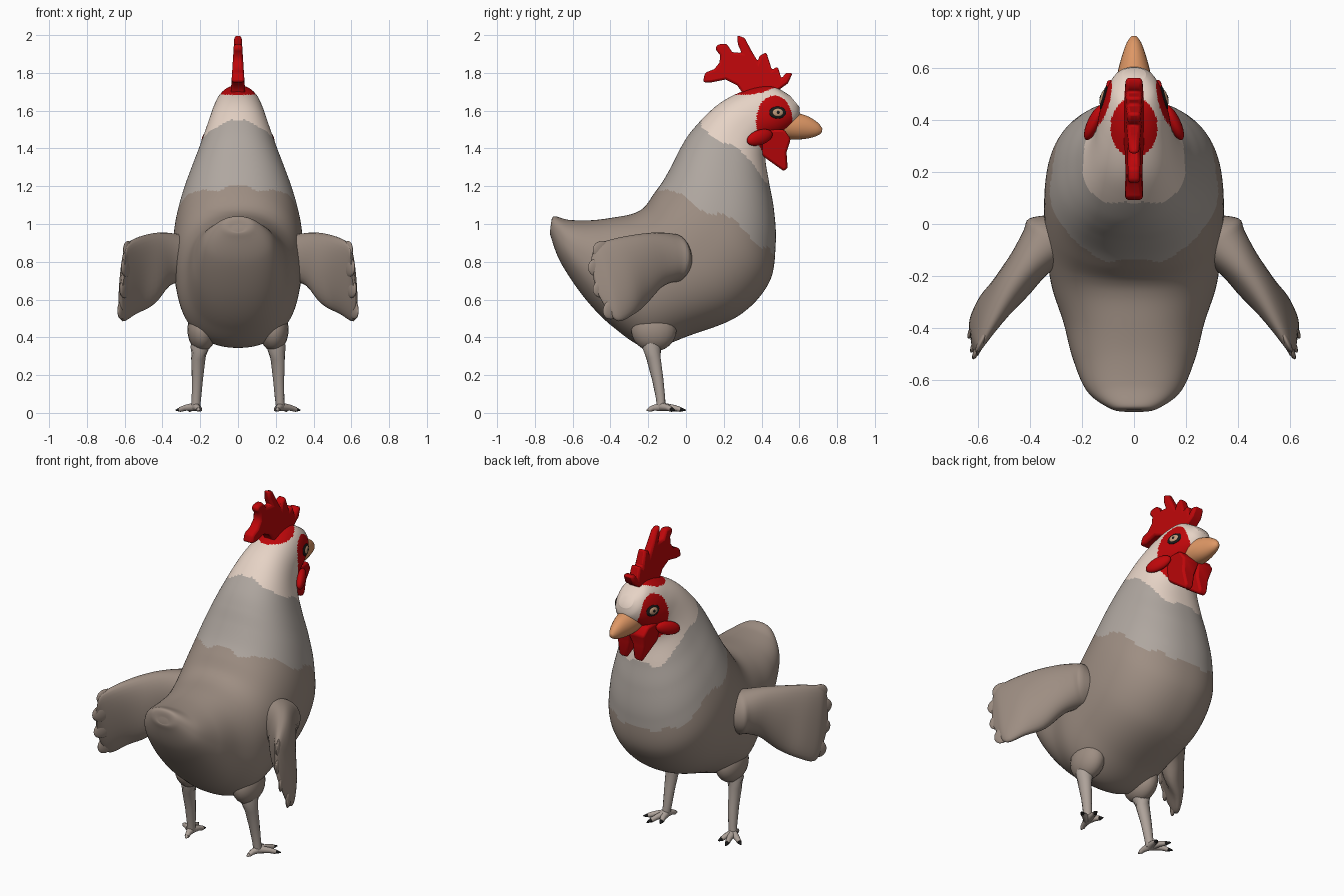
import bpy, bmesh, math
from mathutils import Vector, Matrix
from mathutils.bvhtree import BVHTree

if "Cube" in bpy.data.objects:
    bpy.data.objects.remove(bpy.data.objects["Cube"], do_unlink=True)


def material(name, r, g, b):
    m = bpy.data.materials.new(name)
    m.use_nodes = True
    m.diffuse_color = (r, g, b, 1)
    node = next(n for n in m.node_tree.nodes if n.type == "BSDF_PRINCIPLED")
    node.inputs["Base Color"].default_value = (r, g, b, 1)
    node.inputs["Roughness"].default_value = 0.8
    return m


BROWN = material("brown feathers", .34, .27, .225)
GREY = material("grey feathers", .43, .385, .35)
CREAM = material("cream feathers", .79, .65, .56)
RED = material("red skin", .52, .002, .003)
BEAK = material("orange beak", .73, .31, .13)
LEG = material("leg skin", .42, .36, .32)
BLACK = material("black", .01, .01, .01)
IRIS = material("pale iris", .55, .33, .2)


def finish(name, bm, mats, angle=60):
    bmesh.ops.recalc_face_normals(bm, faces=bm.faces)
    me = bpy.data.meshes.new(name)
    bm.to_mesh(me)
    bm.free()
    ob = bpy.data.objects.new(name, me)
    bpy.context.collection.objects.link(ob)
    for m in mats:
        me.materials.append(m)
    bpy.ops.object.select_all(action="DESELECT")
    ob.select_set(True)
    bpy.context.view_layer.objects.active = ob
    bpy.ops.object.shade_smooth_by_angle(angle=math.radians(angle))
    return ob


def skin_rings(bm, rings):
    rows = [[bm.verts.new(p) for p in ring] for ring in rings]
    n = len(rows[0])
    for a, b in zip(rows, rows[1:]):
        for i in range(n):
            j = (i + 1) % n
            bm.faces.new((a[i], a[j], b[j], b[i]))
    bm.faces.new(rows[0])
    bm.faces.new(rows[-1])


def smooth_rows(rows, steps):
    """Catmull-Rom interpolation of number rows."""
    out = []
    for i in range(len(rows) - 1):
        quad = (rows[max(i - 1, 0)], rows[i], rows[i + 1], rows[min(i + 2, len(rows) - 1)])
        for s in range(steps):
            t = s / steps
            out.append([b + .5 * t * (c - a + t * (2*a - 5*b + 4*c - d + t * (3*(b - c) + d - a)))
                        for a, b, c, d in zip(*quad)])
    return out + [list(rows[-1])]


def loft(name, rows, side, mats, sides=24, steps=4, power=.88):
    """Rows hold an upper point, a lower point and a half width along side."""
    bm = bmesh.new()
    bend = lambda v: math.copysign(abs(v) ** power, v)
    angles = [2 * math.pi * i / sides for i in range(sides)]
    rings = []
    for r in smooth_rows(rows, steps):
        top, low = Vector(r[:3]), Vector(r[3:6])
        rings.append([(top + low) / 2 + (top - low) / 2 * bend(math.cos(a))
                      + side * r[6] * bend(math.sin(a)) for a in angles])
    skin_rings(bm, rings)
    return finish(name, bm, mats)


def tube(name, path, mat, sides=10):
    bm = bmesh.new()
    pts = [Vector(p[:3]) for p in path]
    rings = []
    for i, p in enumerate(pts):
        d = pts[min(i + 1, len(pts) - 1)] - pts[max(i - 1, 0)]
        q = d.to_track_quat("Z", "Y")
        rings.append([p + q @ Vector((math.cos(a), math.sin(a), 0)) * path[i][3]
                      for a in [2 * math.pi * k / sides for k in range(sides)]])
    skin_rings(bm, rings)
    return finish(name, bm, [mat])


def ellipsoid(name, loc, radii, mat, rot=Matrix.Identity(4)):
    bm = bmesh.new()
    m = Matrix.Translation(loc) @ rot @ Matrix.Diagonal((*radii, 1))
    bmesh.ops.create_uvsphere(bm, u_segments=20, v_segments=12, radius=1, matrix=m)
    return finish(name, bm, [mat])


def slab(name, outline, thick, mat, x=0, bevel=.012):
    """Side outline given depth by thick(z), with rounded rims."""
    bm = bmesh.new()
    skin_rings(bm, [[(x + s * thick(z), y, z) for y, z in outline] for s in (-1, 1)])
    ob = finish(name, bm, [mat], 80)
    mod = ob.modifiers.new("round rim", "BEVEL")
    mod.width, mod.segments, mod.angle_limit = bevel, 2, .9
    return ob


# Body, neck and head: back line (y, z), belly line (y, z), half width
spine = [(-.715, .995, -.72, .96, .03), (-.70, 1.04, -.715, .93, .09),
         (-.62, 1.022, -.66, .79, .18), (-.5, 1.02, -.53, .6, .235),
         (-.38, 1.035, -.38, .45, .27), (-.28, 1.055, -.2, .345, .315), (-.22, 1.09, .02, .41, .335),
         (-.17, 1.16, .28, .515, .345), (-.12, 1.23, .44, .69, .335), (-.07, 1.32, .475, .9, .3),
         (-.03, 1.4, .465, 1.08, .258), (.02, 1.48, .44, 1.22, .218), (.1, 1.57, .42, 1.36, .178),
         (.18, 1.64, .45, 1.44, .152), (.27, 1.69, .52, 1.48, .135), (.37, 1.725, .57, 1.52, .115),
         (.46, 1.73, .6, 1.57, .085), (.55, 1.68, .6, 1.62, .045)]
body = loft("body", [(0, a, b, 0, c, d, w) for a, b, c, d, w in spine], Vector((1, 0, 0)),
            [BROWN, GREY, CREAM, RED], sides=112, steps=12)


def plumage(p):
    x, y, z = abs(p.x), p.y, p.z
    wave = .025 * math.sin(22 * y + 9 * x) + .012 * math.sin(45 * x)
    face = ((y - .468) / .095) ** 2 + ((z - 1.55) / .13) ** 2 < 1 and x > .045
    throat = y > .375 + .5 * max(0, 1.44 - z) and 1.37 < z < 1.52
    comb_base = (x / .09) ** 2 + ((y - .37) / .115) ** 2 < 1 and z > 1.62
    if face or throat or comb_base:
        return 3
    if z > 1.53 - .8 * (y - .07) + wave:
        return 2
    return 1 if z > 1.2 - .55 * (y + .13) + wave else 0


for f in body.data.polygons:
    f.material_index = plumage(f.center)

# Beak
loft("beak", [(0, .53, 1.6, 0, .51, 1.45, .072), (0, .59, 1.588, 0, .58, 1.447, .062),
              (0, .65, 1.568, 0, .64, 1.452, .046), (0, .70, 1.535, 0, .69, 1.465, .028),
              (0, .722, 1.505, 0, .718, 1.482, .01)], Vector((1, 0, 0)), [BEAK], power=1)

# Comb
comb = [(.45, 1.68), (.54, 1.745), (.565, 1.80), (.53, 1.80), (.505, 1.77), (.485, 1.835),
        (.455, 1.815), (.425, 1.91), (.39, 1.89), (.38, 1.86), (.345, 1.92), (.31, 1.985),
        (.27, 2.0), (.275, 1.95), (.295, 1.905), (.245, 1.91), (.215, 1.955), (.165, 1.95),
        (.155, 1.925), (.18, 1.895), (.178, 1.855), (.15, 1.82), (.10, 1.80), (.09, 1.75),
        (.135, 1.75), (.21, 1.765), (.27, 1.735), (.295, 1.70), (.30, 1.67)]
slab("comb", comb, lambda z: .038 - .065 * (z - 1.7), RED, bevel=.014)

wattle = [(.38, 1.5), (.385, 1.42), (.395, 1.37), (.44, 1.335), (.52, 1.278),
          (.538, 1.3), (.532, 1.38), (.555, 1.45), (.52, 1.5)]
surface = BVHTree.FromPolygons([v.co for v in body.data.vertices],
                               [p.vertices[:] for p in body.data.polygons])

for sx, tag in ((1, "left"), (-1, "right")):
    # Wattle and ear lobe
    slab(tag + "_wattle", wattle, lambda z: .022 + .19 * (z - 1.278), RED, x=sx * .05)
    ellipsoid(tag + "_ear_lobe", (sx * .152, .39, 1.458), (.026, .078, .04), RED,
              Matrix.Rotation(sx * .45, 4, "Z") @ Matrix.Rotation(.3, 4, "X"))

    # Eye layered on the cheek
    hit, normal, _, _ = surface.ray_cast(Vector((sx, .485, 1.59)), Vector((-sx, 0, 0)))
    turn = normal.to_track_quat("X", "Z").to_matrix().to_4x4()
    for part, mat, lift, radii in (("eye_rim", BLACK, 0, (.008, .046, .032)),
                                   ("iris", IRIS, .005, (.008, .03, .021)),
                                   ("pupil", BLACK, .01, (.005, .01, .01))):
        ellipsoid(tag + "_" + part, hit + normal * lift, radii, mat, turn)

    # Wing, with a broad shoulder, swept out and back
    rows = [(.2, -.04, .9, .2, -.04, .72, .14), (.29, -.05, .94, .28, -.06, .69, .14),
            (.34, -.08, .95, .33, -.08, .69, .105), (.41, -.16, .955, .39, -.14, .66, .08),
            (.48, -.26, .945, .46, -.22, .57, .072), (.54, -.37, .925, .55, -.28, .52, .057),
            (.58, -.45, .9, .61, -.36, .485, .037), (.595, -.485, .87, .62, -.42, .55, .02),
            (.6, -.505, .8, .62, -.47, .64, .008)]
    rows = [(sx * a, b, c, sx * d, e, f, w) for a, b, c, d, e, f, w in rows]
    loft(tag + "_wing", rows, Vector((sx * .84, .54, 0)), [BROWN], sides=32, power=.95)
    for i, (x, y, z, tilt) in enumerate(((.58, -.44, .86, -.2), (.592, -.465, .77, 0),
                                         (.60, -.44, .66, .3), (.612, -.39, .55, .75))):
        ellipsoid(f"{tag}_feather_tip_{i + 1}", (sx * x, y, z), (.014, .06, .05), BROWN,
                  Matrix.Rotation(sx * .45, 4, "Z") @ Matrix.Rotation(tilt, 4, "X"))

    # Feathered thigh and leg
    ellipsoid(tag + "_thigh", (sx * .19, -.17, .44), (.078, .12, .115), BROWN)
    leg = [(.195, -.18, .4, .05), (.203, -.18, .345, .05), (.21, -.172, .29, .038),
           (.215, -.15, .18, .03), (.22, -.135, .08, .025), (.225, -.13, .025, .024)]
    tube(tag + "_leg", [(sx * x, y, z, r) for x, y, z, r in leg], LEG, 14)

    # Toes with dark claws
    start = Vector((sx * .225, -.13, .032))
    for i, (x, y) in enumerate(((.195, -.03), (.265, 0), (.33, -.06), (.205, -.21))):
        tip = Vector((sx * x, y, .014))
        knuckle, nail = start.lerp(tip, .5) + Vector((0, 0, .004)), start.lerp(tip, .78)
        tube(f"{tag}_toe_{i + 1}", [(*start, .024), (*knuckle, .016), (*nail, .013)], LEG)
        tube(f"{tag}_claw_{i + 1}", [(*nail, .011), (*nail.lerp(tip, .6), .007), (*tip, .002)],
             LEG if i == 3 else BLACK)
